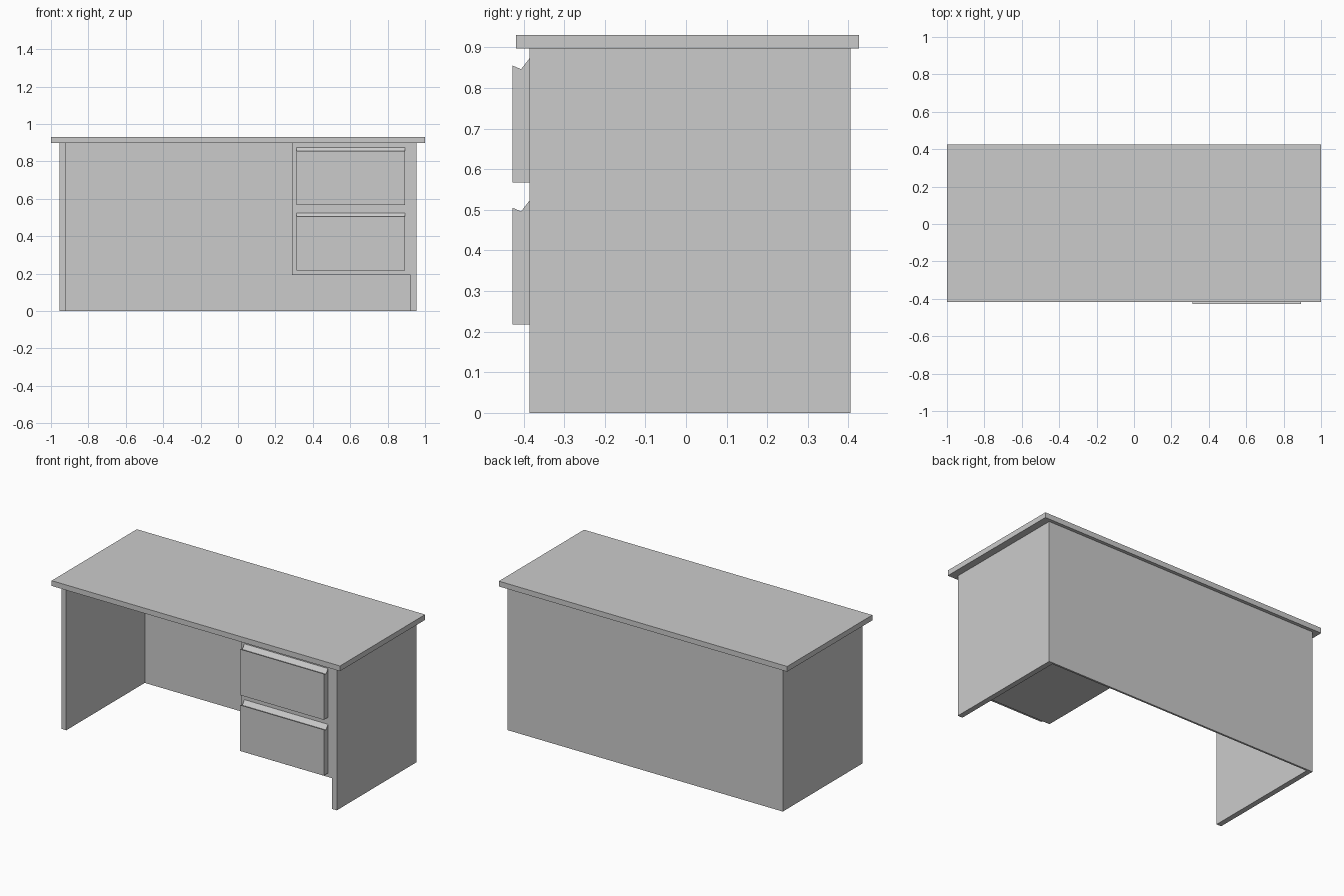
import bpy
import bmesh
from mathutils import Vector

if "Cube" in bpy.data.objects:
    bpy.data.objects.remove(bpy.data.objects["Cube"])


def prism(name, profile, direction):
    """Extrude a closed planar 3D profile along a direction vector."""
    bm = bmesh.new()
    face = bm.faces.new([bm.verts.new(p) for p in profile])
    ext = bmesh.ops.extrude_face_region(bm, geom=[face], use_keep_orig=True)
    verts = [g for g in ext["geom"] if isinstance(g, bmesh.types.BMVert)]
    bmesh.ops.translate(bm, verts=verts, vec=Vector(direction))
    bmesh.ops.recalc_face_normals(bm, faces=bm.faces)
    mesh = bpy.data.meshes.new(name)
    bm.to_mesh(mesh)
    bm.free()
    obj = bpy.data.objects.new(name, mesh)
    bpy.context.collection.objects.link(obj)
    return obj


def box(name, x0, x1, y0, y1, z0, z1):
    base = [(x0, y0, z0), (x1, y0, z0), (x1, y1, z0), (x0, y1, z0)]
    return prism(name, base, (0, 0, z1 - z0))


SIDE, INNER, FRONT, BACK = 0.955, 0.922, -0.385, 0.405
TOP_UNDER, CABINET_X, CABINET_Z, BACK_T = 0.897, 0.29, 0.193, 0.012

# Desktop slab
box("desktop", -1.0, 1.0, -0.418, 0.426, TOP_UNDER, 0.93)

# Carcass: side panels, back panel and drawer cabinet left after cutting the kneehole
carcass = box("carcass", -SIDE, SIDE, FRONT, BACK, 0.0, TOP_UNDER)
hole = [(-INNER, -0.1), (INNER, -0.1), (INNER, CABINET_Z),
        (CABINET_X, CABINET_Z), (CABINET_X, 1.0), (-INNER, 1.0)]
cutter = prism("kneehole_cutter", [(x, -0.6, z) for x, z in hole],
               (0, BACK - BACK_T + 0.6, 0))
cutter.hide_render = True
cutter.hide_viewport = True
cutter.display_type = 'WIRE'
cut = carcass.modifiers.new("kneehole", 'BOOLEAN')
cut.operation = 'DIFFERENCE'
cut.solver = 'EXACT'
cut.object = cutter

# Drawer fronts with a notched finger pull along the top edge
pull = [(FRONT, 0.0), (-0.427, 0.0), (-0.427, 0.288), (-0.406, 0.279), (FRONT, 0.306)]
for name, z0 in (("upper_drawer_front", 0.567), ("lower_drawer_front", 0.217)):
    prism(name, [(0.314, y, z0 + z) for y, z in pull], (0.58, 0, 0))
